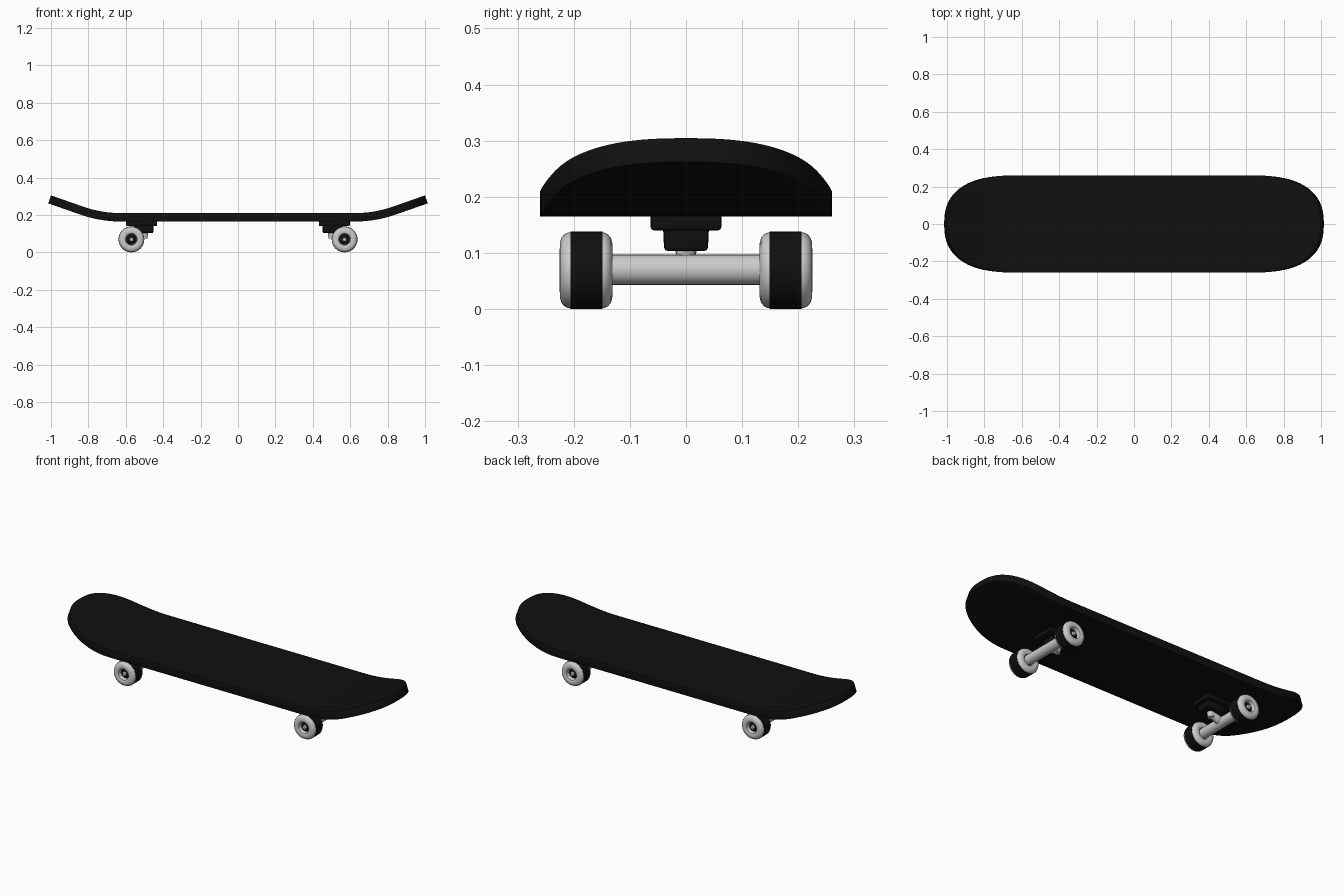
import bpy, bmesh, math
from mathutils import Vector, Matrix

if "Cube" in bpy.data.objects:
    bpy.data.objects.remove(bpy.data.objects["Cube"])

black = bpy.data.materials.new("black")
black.diffuse_color = (0.005, 0.005, 0.005, 1)
black.use_nodes = True
black.node_tree.nodes["Principled BSDF"].inputs["Base Color"].default_value = black.diffuse_color


def finish(name, bm, mat=None, angle=35):
    bmesh.ops.recalc_face_normals(bm, faces=bm.faces)
    me = bpy.data.meshes.new(name)
    bm.to_mesh(me)
    bm.free()
    ob = bpy.data.objects.new(name, me)
    bpy.context.collection.objects.link(ob)
    if mat:
        me.materials.append(mat)
    bpy.ops.object.select_all(action='DESELECT')
    ob.select_set(True)
    bpy.context.view_layer.objects.active = ob
    bpy.ops.object.shade_smooth_by_angle(angle=math.radians(angle))
    return ob


def lathe(name, profile, loc, mat=None, side=1, steps=40, closed=False):
    """Spin (radius, y) points around an axis parallel to y."""
    bm = bmesh.new()
    pts = profile + profile[:1] if closed else profile
    vs = [bm.verts.new((r, y * side, 0)) for r, y in pts]
    es = [bm.edges.new(p) for p in zip(vs, vs[1:])]
    bmesh.ops.spin(bm, geom=vs + es, cent=(0, 0, 0), axis=(0, 1, 0),
                   angle=math.tau, steps=steps)
    bmesh.ops.remove_doubles(bm, verts=bm.verts, dist=1e-5)
    bmesh.ops.translate(bm, vec=loc, verts=bm.verts)
    return finish(name, bm, mat)


def block(name, loc, size, mat=None, bevel=0.006, taper=1.0):
    """Bevelled box, narrowed toward the bottom by taper."""
    bm = bmesh.new()
    bmesh.ops.create_cube(bm, size=1)
    for v in bm.verts:
        k = taper if v.co.z < 0 else 1
        v.co = Vector((v.co.x * size[0] * k, v.co.y * size[1] * k, v.co.z * size[2])) + Vector(loc)
    bmesh.ops.bevel(bm, geom=bm.edges[:], offset=bevel, segments=2, profile=0.5, affect='EDGES')
    return finish(name, bm, mat)


def rod(name, a, b, r1, r2, mat=None):
    a, b = Vector(a), Vector(b)
    rot = (b - a).to_track_quat('Z', 'Y').to_matrix().to_4x4()
    bm = bmesh.new()
    bmesh.ops.create_cone(bm, cap_ends=True, segments=24, radius1=r1, radius2=r2,
                          depth=(b - a).length, matrix=Matrix.Translation((a + b) / 2) @ rot)
    return finish(name, bm, mat)


# Deck: flat middle, upturned rounded ends
def kick(x):
    d = abs(x) - 0.63
    if d <= 0:
        return 0.21
    return 0.21 + (0.35 * d * d / 0.4 if d < 0.2 else 0.35 * (d - 0.1))


N = 24
end = []
for i in range(N + 1):
    t = 0.03 + (math.pi / 2 - 0.03) * i / N
    end.append((0.62 + 0.38 * math.cos(t) ** 0.8, 0.26 * math.sin(t) ** 0.8))
stations = [(-x, w) for x, w in end] + [(x, w) for x, w in reversed(end)]
bm = bmesh.new()
M = 16
rows = [[bm.verts.new((x, w * (2 * j / M - 1), kick(x))) for j in range(M + 1)]
        for x, w in stations]
for r0, r1 in zip(rows, rows[1:]):
    for j in range(M):
        bm.faces.new((r0[j], r1[j], r1[j + 1], r0[j + 1]))
deck = finish("deck", bm, black)
sol = deck.modifiers.new("thickness", 'SOLIDIFY')
sol.thickness = 0.045
sol.offset = -1 if deck.data.polygons[0].normal.z > 0 else 1
bev = deck.modifiers.new("rounded_rim", 'BEVEL')
bev.width = 0.008
bev.segments = 2
bev.limit_method = 'ANGLE'
bev.angle_limit = math.radians(50)

# Wheel profiles (radius, y from wheel centre)
WX, WZ, WY = 0.57, 0.069, 0.178
half = [(0.027, 0.022), (0.028, 0.036), (0.032, 0.044), (0.039, 0.047), (0.05, 0.0465),
        (0.058, 0.044), (0.064, 0.039), (0.0675, 0.032), (0.068, 0.024)]
wheel = half + [(r, -y) for r, y in reversed(half)]
band = [(0.066, 0.028), (0.069, 0.028), (0.069, -0.029), (0.066, -0.029)]
core = [(0, 0.03), (0.019, 0.03), (0.028, 0.024), (0.028, -0.024), (0.019, -0.03), (0, -0.03)]
nut = [(0, 0.04), (0.009, 0.04), (0.011, 0.037), (0.011, 0.02), (0, 0.02)]

for sx, end_name in ((1, "right"), (-1, "left")):
    # Truck mounted on the underside, pivoting inward
    block(f"baseplate_{end_name}", (sx * 0.515, 0, 0.155), (0.165, 0.126, 0.03), black)
    block(f"truck_block_{end_name}", (sx * 0.505, 0, 0.125), (0.11, 0.082, 0.044), black, 0.007, 0.95)
    rod(f"kingpin_{end_name}", (sx * 0.5, 0, 0.12), (sx * 0.5, 0, 0.074), 0.02, 0.016)
    rod(f"hanger_arm_{end_name}", (sx * WX, 0, WZ + 0.003), (sx * 0.5, 0, 0.096), 0.024, 0.018)
    rod(f"hanger_{end_name}", (sx * WX, -0.14, 0.07), (sx * WX, 0.14, 0.07), 0.027, 0.027)
    # Wheels
    for sy, side_name in ((1, "back"), (-1, "front")):
        loc = (sx * WX, sy * WY, WZ)
        tag = f"{side_name}_{end_name}"
        lathe(f"wheel_{tag}", wheel, loc, None, sy, closed=True)
        lathe(f"wheel_tread_{tag}", band, loc, black, sy, closed=True)
        lathe(f"wheel_core_{tag}", core, loc, black, sy)
        lathe(f"axle_nut_{tag}", nut, loc, None, sy, steps=16)
